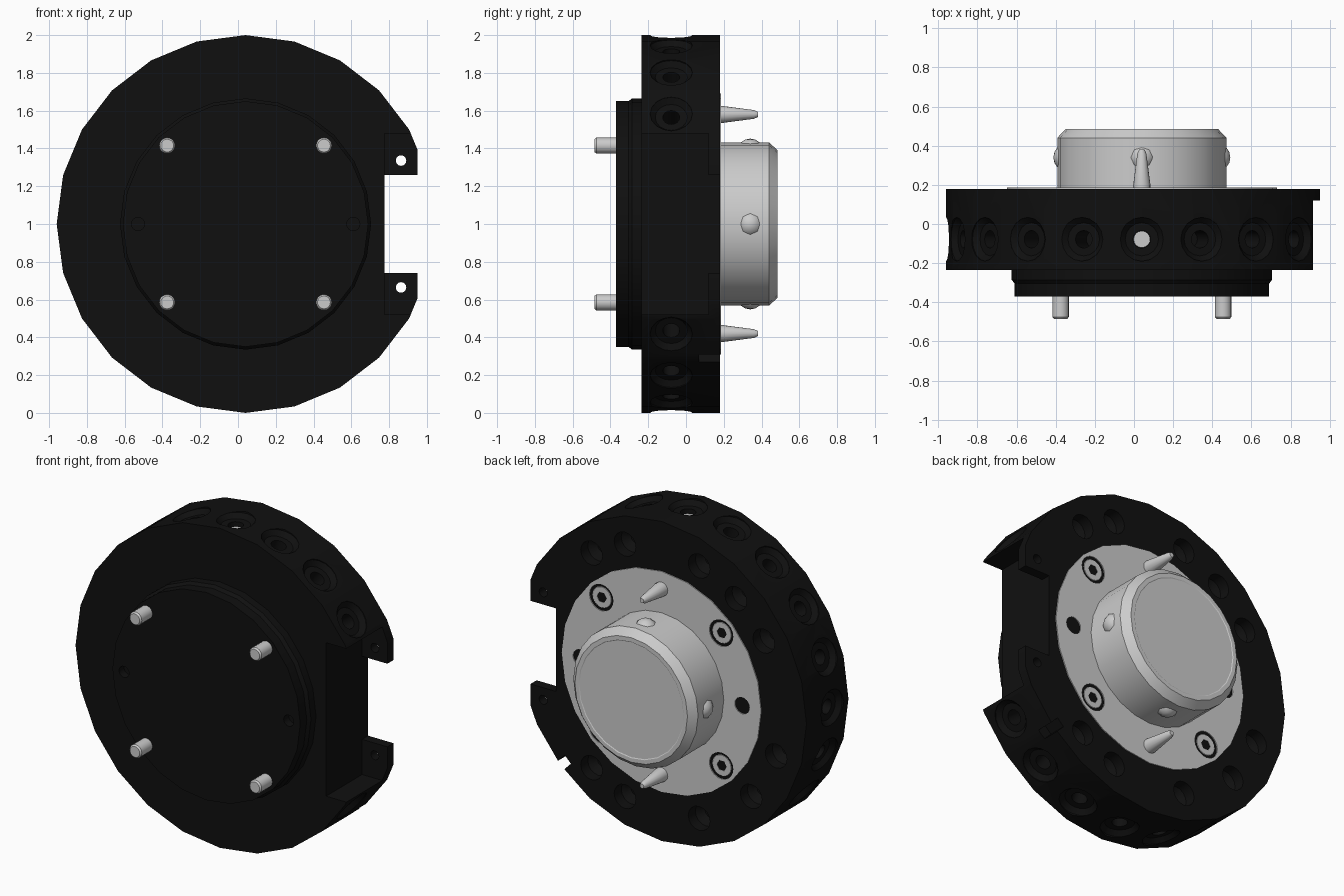
import bpy, bmesh, math
from mathutils import Vector, Matrix

if "Cube" in bpy.data.objects:
    bpy.data.objects.remove(bpy.data.objects["Cube"])

CX, CZ = 0.04, 1.0          # centre of the round parts
BACK = Vector((0, 1, 0))

black = bpy.data.materials.new("black")
black.diffuse_color = (0.005, 0.005, 0.005, 1)
black.use_nodes = True
black.node_tree.nodes["Principled BSDF"].inputs["Base Color"].default_value = black.diffuse_color


def finish(name, bm, mat=None):
    bmesh.ops.recalc_face_normals(bm, faces=bm.faces)
    me = bpy.data.meshes.new(name)
    bm.to_mesh(me)
    bm.free()
    ob = bpy.data.objects.new(name, me)
    bpy.context.collection.objects.link(ob)
    if mat:
        me.materials.append(mat)
    return ob


def lathe(name, profile, origin, axis=BACK, segs=24, mat=None):
    """Capped solid of revolution from (radius, distance along axis) points."""
    rot = Vector((0, 0, 1)).rotation_difference(axis).to_matrix()
    bm = bmesh.new()
    rings = []
    for r, d in profile:
        rings.append([bm.verts.new(rot @ Vector((r * math.cos(a), r * math.sin(a), d)) + Vector(origin))
                      for a in (2 * math.pi * i / segs for i in range(segs))])
    for lo, hi in zip(rings, rings[1:]):
        for i in range(segs):
            j = (i + 1) % segs
            bm.faces.new((lo[i], lo[j], hi[j], hi[i]))
    bm.faces.new(rings[0])
    bm.faces.new(rings[-1])
    return finish(name, bm, mat)


def box(name, lo, hi, matrix=Matrix()):
    lo, hi = Vector(lo), Vector(hi)
    bm = bmesh.new()
    bmesh.ops.create_cube(bm, size=1)
    for v in bm.verts:
        v.co = matrix @ Vector([(lo[i] + hi[i]) / 2 + v.co[i] * (hi[i] - lo[i]) for i in range(3)])
    return finish(name, bm)


def cut(ob, cutter):
    mod = ob.modifiers.new("cut", 'BOOLEAN')
    mod.operation, mod.solver, mod.object = 'DIFFERENCE', 'EXACT', cutter
    bpy.context.view_layer.objects.active = ob
    bpy.ops.object.modifier_apply(modifier=mod.name)
    bpy.data.objects.remove(cutter)


def smooth(ob):
    bpy.ops.object.select_all(action='DESELECT')
    ob.select_set(True)
    bpy.context.view_layer.objects.active = ob
    bpy.ops.object.shade_smooth_by_angle(angle=math.radians(30))


def polar(r, deg, y):
    a = math.radians(deg)
    return Vector((CX + r * math.cos(a), y, CZ + r * math.sin(a)))


# Body: big disc with stepped front boss
body = lathe("body_disc", [(.65, -.37), (.65, -.305), (.665, -.285), (.665, -.235), (1, -.235), (1, .18)],
             (CX, 0, CZ), mat=black)

# Countersunk holes around the rim
for k in range(2, 19):
    deg = 18 * k
    inward = -(polar(1, deg, 0) - Vector((CX, 0, CZ)))
    cut(body, lathe("c", [(.112, -.05), (.112, .012), (.085, .04), (.045, .04), (.045, .22)],
                    polar(1, deg, -.078), inward, 16))

# Pockets in the back face
for deg in (54, 72, 108, 128, 148, 198, 222, 252, 288, 306):
    cut(body, lathe("c", [(.035, .07), (.075, .11), (.075, .25)], polar(.83, deg, 0), segs=16))

# Side recess leaving two thin tabs, with screw holes
cut(body, box("c", (.775, -.5, .52), (1.3, .12, 1.48)))
cut(body, box("c", (.775, -.5, .74), (1.3, .5, 1.26)))
cut(body, box("c", (.95, -.5, .3), (1.3, .5, 1.7)))
for s in (-1, 1):
    cut(body, lathe("c", [(.028, 0), (.028, .3)], (.863, 0, CZ + s * .336), segs=16))
    # Dowel holes in the front boss
    cut(body, lathe("c", [(.035, -.5), (.035, -.32)], (CX + s * .57, 0, CZ), segs=16))

# Small key notch in the back edge of the rim
place = Matrix.Translation((CX, 0, CZ)) @ Matrix.Rotation(math.radians(45.5), 4, 'Y')
cut(body, box("c", (.93, .07, -.03), (1.1, .3, .03), place))
smooth(body)

# Grey mounting flange with counterbores and dowel holes
flange = lathe("mounting_flange", [(.69, .06), (.69, .186)], (CX, 0, CZ))
for deg in (45, 135, 225, 315):
    cut(flange, lathe("c", [(.083, .12), (.083, .3)], polar(.587, deg, 0), segs=20))
for deg in (0, 180):
    cut(flange, lathe("c", [(.052, .09), (.052, .3)], polar(.56, deg, 0), segs=20))
smooth(flange)

# Bolts: socket heads at the back, threaded ends at the front
for i, deg in enumerate((45, 135, 225, 315)):
    p = polar(.587, deg, 0)
    bolt = lathe(f"bolt_{i + 1}", [(.034, -.485), (.042, -.475), (.042, .1), (.072, .1), (.072, .175), (.064, .182)],
                 p, segs=20)
    cut(bolt, lathe("c", [(.034, .14), (.034, .3)], p, segs=6))
    smooth(bolt)

# Centre hub with chamfered edge
hub = lathe("hub", [(.432, .15), (.432, .44), (.39, .485), (.365, .485), (.36, .482)], (CX, 0, CZ))
smooth(hub)

# Locking balls around the hub
for i in range(4):
    bm = bmesh.new()
    bmesh.ops.create_uvsphere(bm, u_segments=8, v_segments=8, radius=.074)
    turn = Vector((0, 0, 1)).rotation_difference(polar(1, 90 * i, 0) - Vector((CX, 0, CZ)))
    bm.transform(Matrix.Translation(polar(.378, 90 * i, .34)) @ turn.to_matrix().to_4x4())
    smooth(finish(f"locking_ball_{i + 1}", bm))

# Tapered guide pins above and below the hub
for name, deg in (("guide_pin_top", 90), ("guide_pin_bottom", 270)):
    pin = lathe(name, [(.044, .15), (.044, .2), (.023, .36), (.014, .38)], polar(.58, deg, 0), segs=16)
    smooth(pin)

# Steel plug in the top rim hole
smooth(lathe("rim_plug", [(.043, .78), (.043, .93)], (CX, -.078, CZ), Vector((0, 0, 1)), 16))
